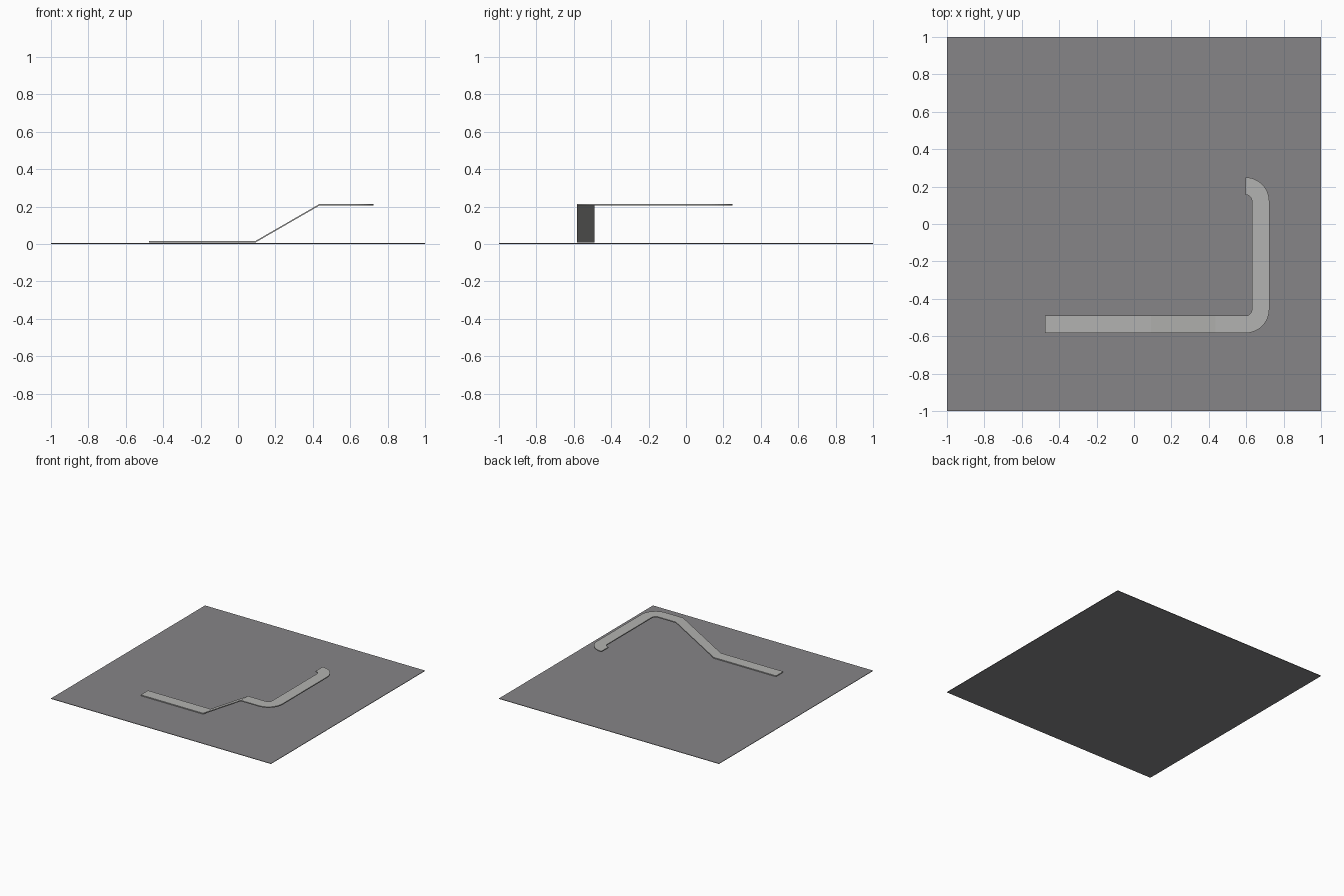
import bpy, bmesh, math
from mathutils import Vector

if "Cube" in bpy.data.objects:
    bpy.data.objects.remove(bpy.data.objects["Cube"])


def material(name, rgb):
    m = bpy.data.materials.new(name)
    m.diffuse_color = (*rgb, 1)
    m.use_nodes = True
    m.node_tree.nodes["Principled BSDF"].inputs["Base Color"].default_value = m.diffuse_color
    return m


def add_object(name, bm, mat):
    bmesh.ops.recalc_face_normals(bm, faces=bm.faces)
    me = bpy.data.meshes.new(name)
    bm.to_mesh(me)
    bm.free()
    me.materials.append(mat)
    ob = bpy.data.objects.new(name, me)
    bpy.context.collection.objects.link(ob)
    return ob


ground_grey = material("ground grey", (0.24, 0.235, 0.245))
track_grey = material("light track grey", (0.45, 0.45, 0.44))

# Ground: thin square plate
bm = bmesh.new()
bmesh.ops.create_cube(bm, size=1)
bmesh.ops.scale(bm, vec=(2, 2, 0.004), verts=bm.verts)
bmesh.ops.translate(bm, vec=(0, 0, 0.002), verts=bm.verts)
add_object("ground_plate", bm, ground_grey)

# Track path: (x, y, z of underside, heading angle)
LOW, HIGH, R, W, T = 0.007, 0.205, 0.082, 0.093, 0.008
Y0, CX, CORNERS, STEPS = -0.537, 0.595, (-0.455, 0.121), 12
path = [(-0.475, Y0, LOW, 0), (0.092, Y0, LOW, 0), (0.435, Y0, HIGH, 0)]
for i, cy in enumerate(CORNERS):          # two quarter turns
    for k in range(STEPS + 1):
        h = (i + k / STEPS) * math.pi / 2
        path.append((CX + R * math.sin(h), cy - R * math.cos(h), HIGH, h))

# Track: flat strip swept along the path
bm = bmesh.new()
rings = []
for x, y, z, h in path:
    side = Vector((-math.sin(h), math.cos(h), 0)) * W / 2
    c, up = Vector((x, y, z)), Vector((0, 0, T))
    rings.append([bm.verts.new(p) for p in
                  (c - side, c + side, c + side + up, c - side + up)])
for a, b in zip(rings, rings[1:]):
    for j in range(4):
        k = (j + 1) % 4
        bm.faces.new((a[j], a[k], b[k], b[j]))
bm.faces.new(rings[0])
bm.faces.new(rings[-1])
add_object("raised_track", bm, track_grey)
